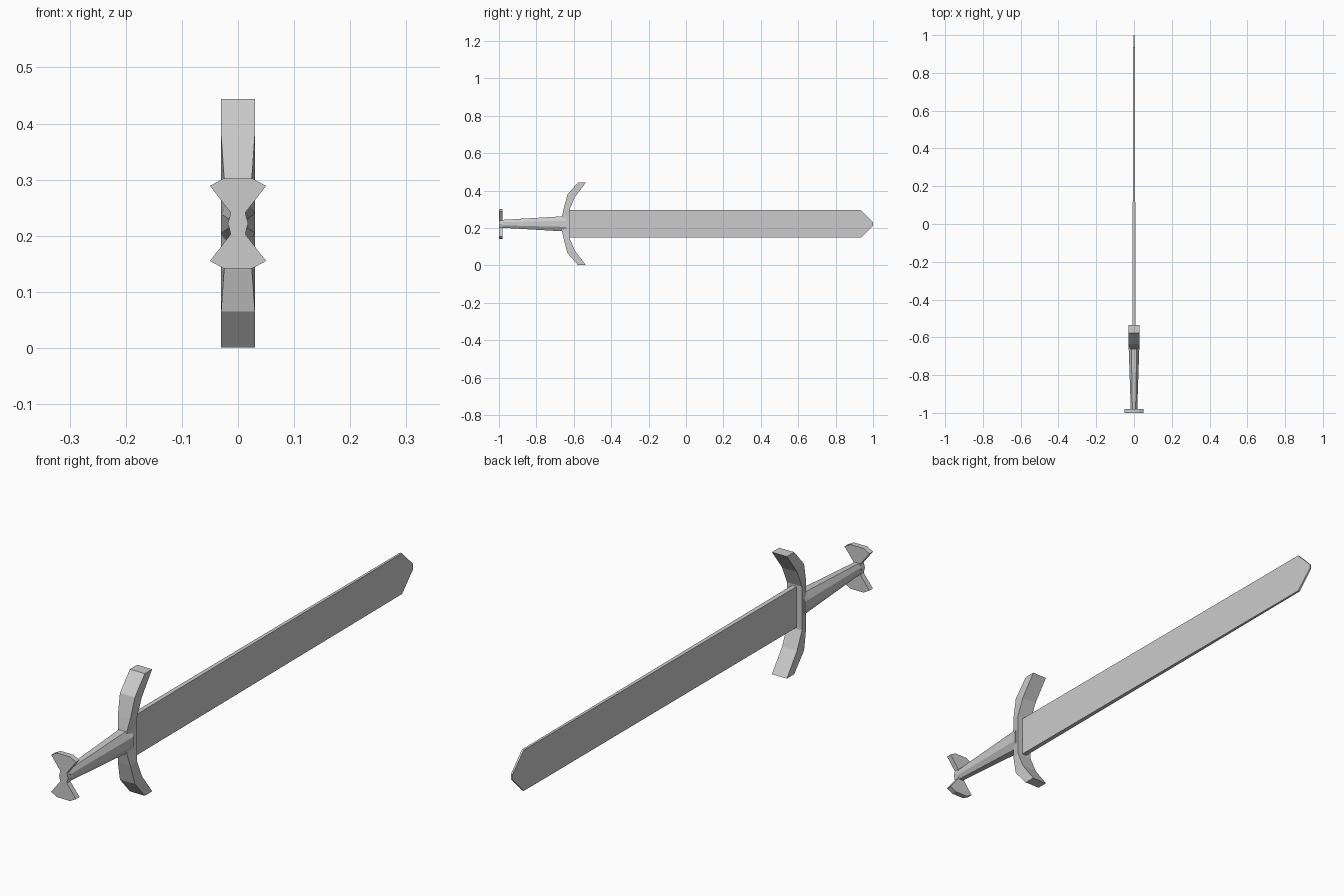
import bpy, bmesh

if "Cube" in bpy.data.objects:
    bpy.data.objects.remove(bpy.data.objects["Cube"])

CZ = 0.222  # height of the sword's long axis


def loft(name, rings):
    """Skin a list of equal-length point rings and cap both ends."""
    bm = bmesh.new()
    loops = [[bm.verts.new(p) for p in ring] for ring in rings]
    n = len(loops[0])
    for a, b in zip(loops, loops[1:]):
        for i in range(n):
            j = (i + 1) % n
            bm.faces.new((a[i], a[j], b[j], b[i]))
    bm.faces.new(loops[0])
    bm.faces.new(loops[-1])
    bmesh.ops.recalc_face_normals(bm, faces=bm.faces)
    mesh = bpy.data.meshes.new(name)
    bm.to_mesh(mesh)
    bm.free()
    obj = bpy.data.objects.new(name, mesh)
    bpy.context.collection.objects.link(obj)
    return obj


def rectangle(y, hx, hz):
    return [(sx * hx, y, CZ + sz * hz)
            for sx, sz in ((-1, -1), (1, -1), (1, 1), (-1, 1))]


def octagon(y, hx, hz):
    corners = ((1, .4), (.5, 1), (-.5, 1), (-1, .4),
               (-1, -.4), (-.5, -1), (.5, -1), (1, -.4))
    return [(u * hx, y, CZ + v * hz) for u, v in corners]


# Blade, thinning toward a clipped tip
loft("blade", [rectangle(-0.63, 0.009, 0.074),
               rectangle(0.935, 0.004, 0.074),
               rectangle(1.0, 0.003, 0.009)])

# Faceted grip flaring into the guard
loft("grip", [octagon(-0.985, 0.017, 0.021),
              octagon(-0.66, 0.028, 0.040),
              octagon(-0.64, 0.030, 0.044)])

# Curved guard: outer y, outer dz, inner y, inner dz, outer half width
stations = [(-0.663, 0.040, -0.622, 0.040, 0.018),
            (-0.653, 0.085, -0.622, 0.079, 0.025),
            (-0.634, 0.157, -0.594, 0.143, 0.030),
            (-0.577, 0.2215, -0.535, 0.2215, 0.030)]


def guard_ring(station, side):
    yo, zo, yi, zi, hx = station
    zo, zi = CZ + side * zo, CZ + side * zi
    return [(-hx, yo, zo), (hx, yo, zo), (0.030, yi, zi), (-0.030, yi, zi)]


loft("cross_guard", [guard_ring(s, -1) for s in reversed(stations)]
     + [guard_ring(s, 1) for s in stations])

# Bow-tie pommel plate, mirrored from one quarter outline
quarter = [(0.018, 0.0), (0.013, 0.019), (0.050, 0.067), (0.026, 0.080)]
right = [(x, -z) for x, z in reversed(quarter[1:])] + quarter
outline = right + [(-x, z) for x, z in reversed(right)]
loft("pommel", [[(x, y, CZ + z) for x, z in outline] for y in (-1.0, -0.98)])
